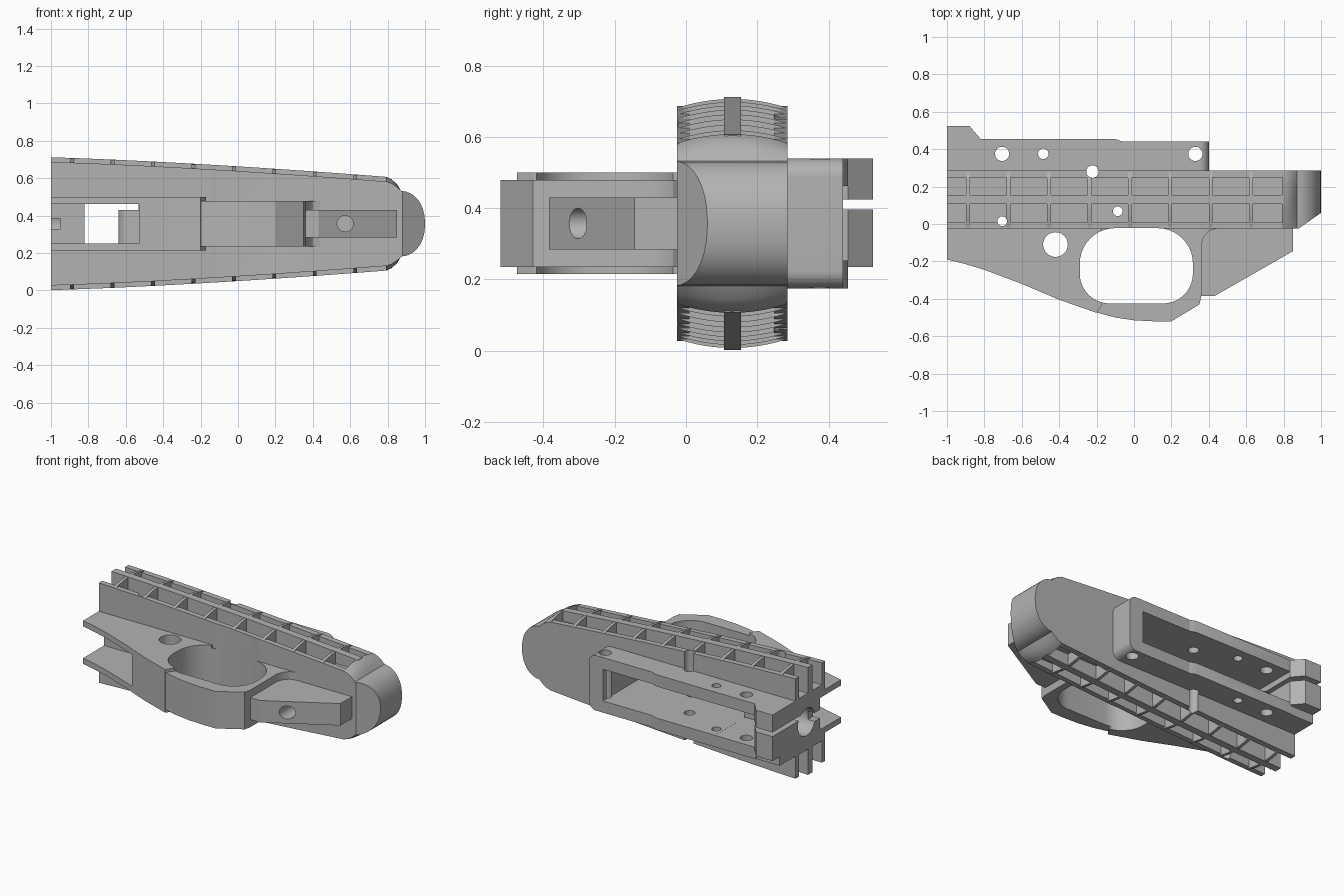
import bpy, bmesh, math
from mathutils import Vector

cube = bpy.data.objects.get("Cube")
if cube:
    bpy.data.objects.remove(cube)

MID = 0.357                     # height of the symmetry plane
Y0, Y1, YC = -0.025, 0.285, 0.13  # body depth and its centre
SAG = 0.025                     # crown of the outer surface

grey = bpy.data.materials.new("plain grey")
grey.use_nodes = True
grey.diffuse_color = (0.45, 0.45, 0.45, 1)
grey.node_tree.nodes["Principled BSDF"].inputs["Base Color"].default_value = grey.diffuse_color
parts, cutters = [], []


def finish(name, bm, group):
    bmesh.ops.recalc_face_normals(bm, faces=bm.faces)
    mesh = bpy.data.meshes.new(name)
    bm.to_mesh(mesh)
    bm.free()
    mesh.materials.append(grey)
    obj = bpy.data.objects.new(name, mesh)
    bpy.context.collection.objects.link(obj)
    group.append(obj)
    return obj


def loft(name, rings, group=None):
    """Skin a list of equal closed rings and cap both ends."""
    bm = bmesh.new()
    loops = [[bm.verts.new(p) for p in ring] for ring in rings]
    for a, b in zip(loops, loops[1:]):
        for i in range(len(a)):
            j = (i + 1) % len(a)
            bm.faces.new((a[i], a[j], b[j], b[i]))
    bm.faces.new(loops[0])
    bm.faces.new(loops[-1])
    return finish(name, bm, parts if group is None else group)


def prism(name, pts, axis, lo, hi, group=None):
    """Extrude a 2D outline along x, y or z."""
    place = {"x": lambda u, v, w: (w, u, v),
             "y": lambda u, v, w: (u, w, v),
             "z": lambda u, v, w: (u, v, w)}[axis]
    return loft(name, [[place(u, v, w) for u, v in pts] for w in (lo, hi)], group)


def box(name, x, y, z, group=None):
    pts = [(x[0], y[0]), (x[1], y[0]), (x[1], y[1]), (x[0], y[1])]
    return prism(name, pts, "z", z[0], z[1], group)


def circle(u, v, r, n=32):
    return [(u + r * math.cos(2 * math.pi * i / n), v + r * math.sin(2 * math.pi * i / n)) for i in range(n)]


def rounded(x0, x1, y0, y1, radii, n=10):
    """Rectangle with a radius per corner, from the lower left anticlockwise."""
    pts = []
    corners = [(x0, y0, 1, 1), (x1, y0, -1, 1), (x1, y1, -1, -1), (x0, y1, 1, -1)]
    for k, ((x, y, sx, sy), r) in enumerate(zip(corners, radii)):
        if r == 0:
            pts.append((x, y))
            continue
        for i in range(n + 1):
            a = math.pi + k * math.pi / 2 + i * math.pi / 2 / n
            pts.append((x + sx * r + r * math.cos(a), y + sy * r + r * math.sin(a)))
    return pts


def half(x):
    """Half width of the tapering body."""
    return 0.355 - 0.06 * ((x + 1) / 1.8) ** 1.6 - 0.045 * (x + 1) / 1.8


def crown(h, sag=SAG):
    """Body cross-section with crowned top and bottom."""
    ys = [Y0 + (Y1 - Y0) * i / 12 for i in range(13)]
    top = [(y, MID + h - sag * ((y - YC) / 0.155) ** 2) for y in ys]
    return top + [(y, 2 * MID - z) for y, z in reversed(top)]


# Body core, side flanges and middle rail
box("body_core", (-1, 0.82), (Y0 + 0.002, Y1 - 0.002), (MID - 0.185, MID + 0.185))
xs = [-1 + 1.8 * i / 20 for i in range(21)]
for name, y0, y1, drop in (("front_flange", Y0, 0.01, SAG), ("middle_rail", 0.107, 0.155, 0),
                           ("back_flange", 0.247, Y1, SAG)):
    top = [(x, MID + half(x) - drop) for x in xs]
    prism(name, top + [(x, 2 * MID - z) for x, z in reversed(top)], "y", y0, y1)

# Cross ribs between the flanges
for i in range(8):
    x = -0.888 + 0.2165 * i
    prism("cross_rib", crown(half(x) - 0.002), "x", x - 0.01, x + 0.01)

# Rounded nose, cut back at its front corner
stations = [(0.79, half(0.79), SAG), (0.82, 0.238, 0.022), (0.85, 0.212, 0.015), (0.872, 0.175, 0)]
for i in range(1, 9):
    a = math.pi / 2 * i / 8.3
    stations.append((0.872 + 0.128 * math.sin(a), 0.175 * math.cos(a) ** 0.9, 0))
nose = loft("nose", [[(x, y, z) for y, z in crown(h, s)] for x, h, s in stations])
bm = bmesh.new()
bm.from_mesh(nose.data)
cut = bmesh.ops.bisect_plane(bm, geom=bm.verts[:] + bm.edges[:] + bm.faces[:], plane_co=(0.88, Y0, 0),
                             plane_no=Vector((0.085, -0.12, 0)), clear_outer=True)
bmesh.ops.holes_fill(bm, edges=[e for e in cut["geom_cut"] if isinstance(e, bmesh.types.BMEdge)])
bm.to_mesh(nose.data)
bm.free()

# Rear grip plates and finger guard
rear = [(-1, 0), (-1, -0.19), (-0.9, -0.215), (-0.8, -0.245), (-0.6, -0.32), (-0.4, -0.405), (-0.2, -0.475)]
prism("rear_grip", rear + [(-0.17, -0.43), (-0.17, 0)], "z", MID - 0.1425, MID + 0.1425)
bow = [(-0.22, 0), (-0.22, -0.468), (-0.1, -0.5), (0, -0.515), (0.1, -0.52), (0.2, -0.52), (0.35, -0.43),
       (0.36, -0.385), (0.36, -0.11), (0.372, -0.07), (0.4, -0.037), (0.46, -0.02), (0.46, 0)]
prism("finger_guard", bow, "z", MID - 0.1225, MID + 0.1225)

# Tapered lug ahead of the guard
lug = [(0.34, 0), (0.34, -0.385), (0.43, -0.385), (0.85, -0.145), (0.85, 0)]
prism("front_lug", lug, "z", MID - 0.0725, MID + 0.0725)

# Raised housing on the back and the clamp at its end
prism("back_housing", rounded(-0.83, 0.4, MID - 0.182, MID + 0.182, (0, 0.05, 0.05, 0)), "y", 0.27, 0.44)
prism("housing_pad", [(-0.83, 0.43), (-0.83, 0.455), (-0.1, 0.455), (-0.06, 0.44), (-0.06, 0.43)],
      "z", MID - 0.182, MID + 0.182)
box("clamp_base", (-1, -0.82), (0.27, 0.45), (MID - 0.182, MID + 0.182))
prism("clamp_jaws", [(-1, 0.44), (-1, 0.525), (-0.88, 0.525), (-0.82, 0.455), (-0.82, 0.44)],
      "z", 0.235, MID + 0.182)

# Cutters: slots, guard opening, cross holes, bores
slot = (MID - 0.105, MID + 0.105)
box("cut_lower_slot", (-1.1, -0.53), (-0.6, 0.03), slot, cutters)
box("cut_through_slot", (-0.82, -0.531), (-0.61, 0.61), slot, cutters)
box("cut_back_slot", (-0.819, 0.3), (0.031, 0.62), (slot[0] + 0.0005, slot[1] - 0.0005), cutters)
prism("cut_guard", rounded(-0.29, 0.315, -0.425, -0.022, (0.16, 0.16, 0.19, 0.19)), "z", -0.1, 0.9, cutters)
for x, y, r in ((-0.42, -0.11, 0.066), (-0.705, 0.375, 0.038), (-0.485, 0.375, 0.028), (0.328, 0.375, 0.038),
                (-0.222, 0.28, 0.033), (-0.705, 0.015, 0.026), (-0.087, 0.068, 0.026)):
    prism("cut_cross_hole", circle(x, y, r), "z", -0.11, 0.91, cutters)
prism("cut_lug_bore", circle(0.573, MID, 0.043), "y", -0.6, -0.05, cutters)
prism("cut_end_bore", circle(0.17, MID, 0.09), "x", -1.1, -0.8, cutters)
box("cut_clamp_gap", (-1.12, -0.79), (0.2, 0.63), (0.396, 0.424), cutters)
box("cut_key_slot", (-1.13, -0.95), (0.02, 0.15), (MID - 0.028, MID + 0.028), cutters)


def bounds(obj):
    cols = list(zip(*[v.co for v in obj.data.vertices]))
    return [(min(c), max(c)) for c in cols]


# Cut every part with the cutters that reach it
for part in parts:
    pb = bounds(part)
    for c in cutters:
        if all(a[0] < b[1] and b[0] < a[1] for a, b in zip(pb, bounds(c))):
            mod = part.modifiers.new("cut", "BOOLEAN")
            mod.operation, mod.solver, mod.object = "DIFFERENCE", "EXACT", c
bpy.context.view_layer.update()
graph = bpy.context.evaluated_depsgraph_get()
done = [bpy.data.meshes.new_from_object(p.evaluated_get(graph)) for p in parts]
for part, mesh in zip(parts, done):
    part.modifiers.clear()
    part.data = mesh
for c in cutters:
    bpy.data.objects.remove(c)

# Rounded stop inside the slot
prism("slot_stop", rounded(-0.64, -0.525, 0.0, 0.14, (0.06, 0, 0, 0.06)), "z", slot[0] - 0.002, 0.43)

# Smooth the curved faces, keep the edges sharp
bpy.ops.object.select_all(action="DESELECT")
for part in parts:
    part.select_set(True)
bpy.context.view_layer.objects.active = parts[0]
bpy.ops.object.shade_smooth_by_angle(angle=math.radians(25))
